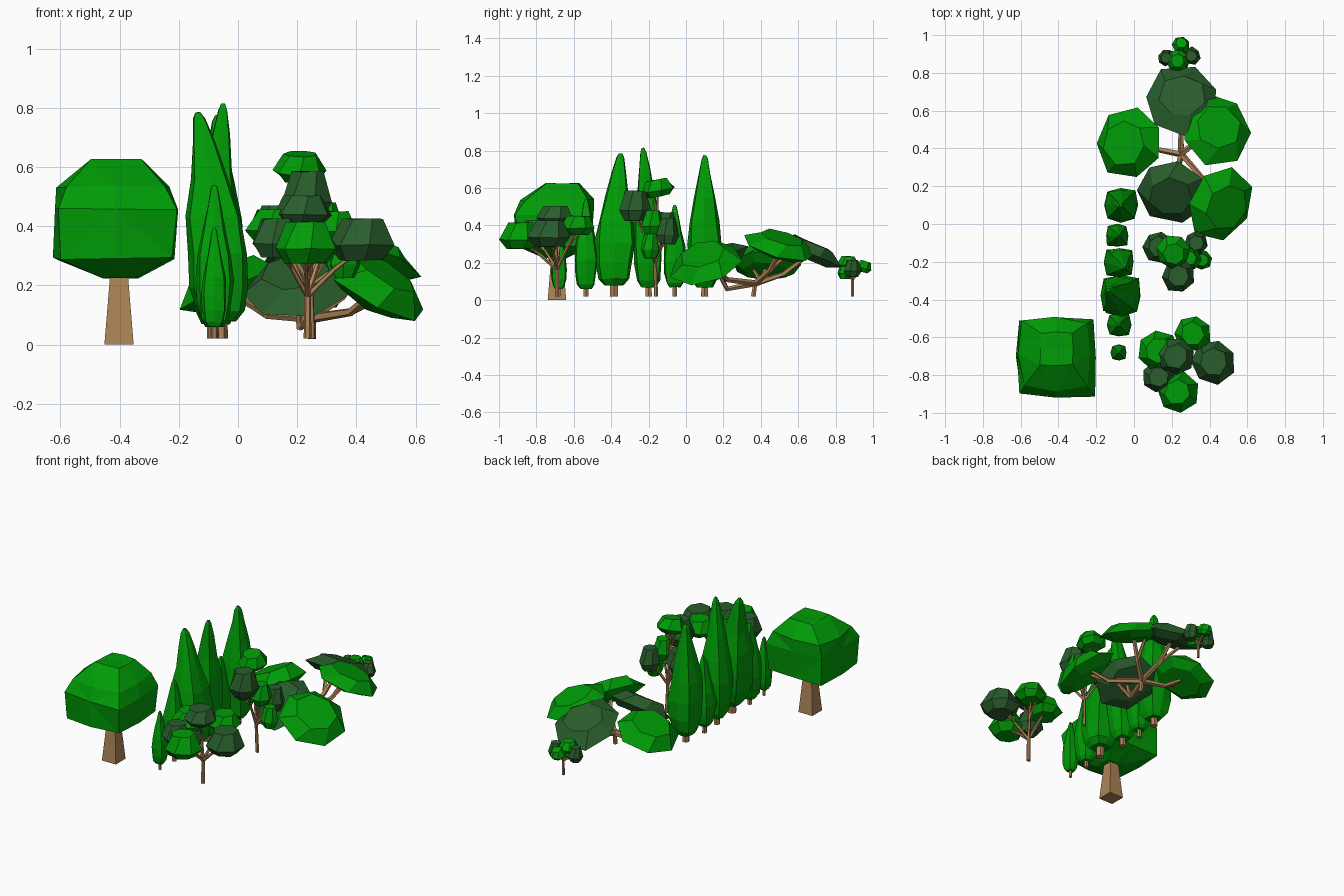
import bpy, bmesh, math, random
from mathutils import Vector

if "Cube" in bpy.data.objects:
    bpy.data.objects.remove(bpy.data.objects["Cube"])

random.seed(4)


def material(name, rgb):
    m = bpy.data.materials.new(name)
    m.diffuse_color = (*rgb, 1)
    m.use_nodes = True
    m.node_tree.nodes["Principled BSDF"].inputs["Base Color"].default_value = m.diffuse_color
    return m


GREEN = material("leaf_green", (0.0, 0.33, 0.002))
DARK = material("leaf_dark", (0.022, 0.11, 0.025))
WOOD = material("bark", (0.42, 0.23, 0.095))


def finish(name, bm, mat):
    bmesh.ops.recalc_face_normals(bm, faces=bm.faces)
    me = bpy.data.meshes.new(name)
    bm.to_mesh(me)
    bm.free()
    me.materials.append(mat)
    ob = bpy.data.objects.new(name, me)
    bpy.context.collection.objects.link(ob)
    return ob


def add_loft(bm, rings):
    loops = [[bm.verts.new(p) for p in r] for r in rings]
    n = len(loops[0])
    for a, b in zip(loops, loops[1:]):
        for i in range(n):
            j = (i + 1) % n
            bm.faces.new((a[i], a[j], b[j], b[i]))
    bm.faces.new(loops[0][::-1])
    bm.faces.new(loops[-1])


def ring(c, r, n=8, axis=(0, 0, 1), jitter=0.0, square=0.0, phase=0.0):
    q = Vector(axis).to_track_quat('Z', 'Y')
    pts = []
    for i in range(n):
        a = 2 * math.pi * (i + phase) / n
        co, si = math.cos(a), math.sin(a)
        k = r * max(abs(co), abs(si)) ** -square
        v = Vector((co * k, si * k, 0))
        v *= 1 + random.uniform(-jitter, jitter)
        v.z = random.uniform(-jitter, jitter) * r * 0.5
        pts.append(Vector(c) + q @ v)
    return pts


def limb(bm, path, r0, r1, n=5):
    path = [Vector(p) for p in path]
    rings = []
    for i, p in enumerate(path):
        d = path[min(i + 1, len(path) - 1)] - path[max(i - 1, 0)]
        r = r0 + (r1 - r0) * i / (len(path) - 1)
        rings.append(ring(p, r, n, d))
    add_loft(bm, rings)


def foliage(name, c, r, h, mat, axis=(0, 0, 1)):
    # faceted pad: narrow base, wide waist, flattened top
    c, ax = Vector(c), Vector(axis).normalized()
    ph = random.random()
    bm = bmesh.new()
    add_loft(bm, [ring(c + ax * h * t, r * k, 7, ax, 0.07, 0, ph + s)
                  for t, k, s in ((-1, 0.68, 0), (-0.3, 1.06, 0.1), (1, 0.66, 0.4))])
    finish(name, bm, mat)


def pine(name, base, hub, pads, r, mids=None, trunk=None):
    bm = bmesh.new()
    limb(bm, [base, hub], trunk or r, (trunk or r) * 0.9, 6)
    for i, (x, y, z, rad, h, mat, *ax) in enumerate(pads):
        tip, hb = Vector((x, y, z - h * 0.4)), Vector(hub)
        if mids:
            mid = Vector(mids[i])
        else:
            mid = hb.lerp(tip, 0.5) + Vector((0, 0, 0.01))
        limb(bm, [hb, mid, tip], r * 0.8, r * 0.5)
        # side fork feeding the same pad
        side = Vector((hb.y - y, x - hb.x, 0))
        if side.length > 0.01:
            limb(bm, [mid, tip + side.normalized() * rad * 0.45], r * 0.55, r * 0.4)
        foliage(f"{name}_foliage_{i}", (x, y, z), rad, h, mat, ax[0] if ax else (0, 0, 1))
    finish(name + "_branches", bm, WOOD)


# Broad tree: square flared trunk and boxy crown
bm = bmesh.new()
add_loft(bm, [ring((-0.402, -0.69, z), r, 4, phase=0.5) for z, r in ((0, 0.07), (0.3, 0.035))])
finish("broad_tree_trunk", bm, WOOD)
bm = bmesh.new()
add_loft(bm, [ring((x, y, z), r, 8, (0, 0, 1), 0.06, 0.75) for x, y, z, r in (
    (-0.40, -0.70, 0.225, 0.06), (-0.415, -0.70, 0.29, 0.20), (-0.415, -0.705, 0.46, 0.215),
    (-0.415, -0.69, 0.535, 0.19), (-0.41, -0.66, 0.625, 0.09))])
bmesh.ops.triangulate(bm, faces=bm.faces)
finish("broad_tree_crown", bm, GREEN)

# Row of cypresses: x, y, radius, foliage bottom, top, peak offset
CYPRESS = ((-0.07, 0.10, 0.088, 0.07, 0.775, 0.0, 0.0),
           (-0.09, -0.06, 0.06, 0.07, 0.51, 0.01, 0.0),
           (-0.08, -0.20, 0.08, 0.07, 0.815, 0.03, -0.03),
           (-0.06, -0.385, 0.105, 0.08, 0.785, -0.075, 0.035),
           (-0.08, -0.535, 0.062, 0.06, 0.54, 0.0, 0.0),
           (-0.08, -0.68, 0.042, 0.06, 0.395, 0.0, 0.0))
SHAPE = ((0, 0.5), (0.05, 0.75), (0.16, 0.92), (0.32, 1.0), (0.5, 0.88), (0.68, 0.62), (0.86, 0.36), (0.97, 0.2), (1, 0.08))
for i, (x, y, r, z0, z1, dx, dy) in enumerate(CYPRESS):
    bm = bmesh.new()
    add_loft(bm, [ring((x + dx * t * t, y + dy * t * t, z0 + (z1 - z0) * t), r * k, 8, (0, 0, 1), 0.08, 0.5)
                  for t, k in SHAPE])
    finish(f"cypress_foliage_{i}", bm, GREEN)
    bm = bmesh.new()
    limb(bm, [(x, y, 0.02), (x, y, z0 + 0.05)], r * 0.25, r * 0.22, 6)
    finish(f"cypress_trunk_{i}", bm, WOOD)

# Front pine
pine("front_pine", (0.235, -0.69, 0.02), (0.235, -0.69, 0.165), (
    (0.31, -0.58, 0.40, 0.092, 0.05, GREEN), (0.13, -0.67, 0.40, 0.105, 0.055, GREEN),
    (0.22, -0.70, 0.455, 0.098, 0.05, DARK), (0.42, -0.73, 0.355, 0.11, 0.07, DARK),
    (0.13, -0.81, 0.36, 0.08, 0.065, DARK), (0.23, -0.89, 0.345, 0.104, 0.07, GREEN)), 0.013)

# Tall middle pine
pine("middle_pine", (0.25, -0.16, 0.02), (0.245, -0.165, 0.2), (
    (0.21, -0.15, 0.60, 0.088, 0.046, GREEN, (0, -0.2, 1)), (0.235, -0.275, 0.505, 0.085, 0.08, DARK),
    (0.13, -0.12, 0.40, 0.08, 0.07, DARK), (0.33, -0.10, 0.37, 0.06, 0.07, DARK),
    (0.29, -0.18, 0.415, 0.062, 0.065, GREEN), (0.36, -0.19, 0.29, 0.05, 0.065, GREEN)), 0.011)

# Low spreading pine: pads tilt outward around a dome
pine("spreading_pine", (0.25, 0.36, 0.02), (0.25, 0.37, 0.09), (
    (-0.03, 0.43, 0.205, 0.183, 0.055, GREEN, (-0.38, 0.05, 0.9)),
    (0.465, 0.105, 0.205, 0.188, 0.055, GREEN, (0.5, -0.25, 0.8)),
    (0.20, 0.17, 0.205, 0.183, 0.05, DARK, (-0.1, -0.52, 0.85)),
    (0.43, 0.505, 0.295, 0.183, 0.045, GREEN, (0.3, 0.25, 0.9)),
    (0.255, 0.66, 0.265, 0.19, 0.045, DARK, (0, 0.4, 0.9))), 0.022,
    ((0.10, 0.40, 0.10), (0.38, 0.22, 0.11), (0.21, 0.22, 0.06), (0.35, 0.45, 0.16), (0.25, 0.52, 0.14)), 0.014)

# Small back sapling
pine("sapling", (0.25, 0.89, 0.02), (0.25, 0.89, 0.11), (
    (0.25, 0.95, 0.18, 0.046, 0.03, GREEN, (0, 0.3, 1)), (0.23, 0.865, 0.2, 0.056, 0.035, GREEN),
    (0.17, 0.88, 0.17, 0.042, 0.045, DARK), (0.305, 0.89, 0.17, 0.045, 0.045, DARK),
    (0.25, 0.85, 0.155, 0.04, 0.04, GREEN)), 0.009)
